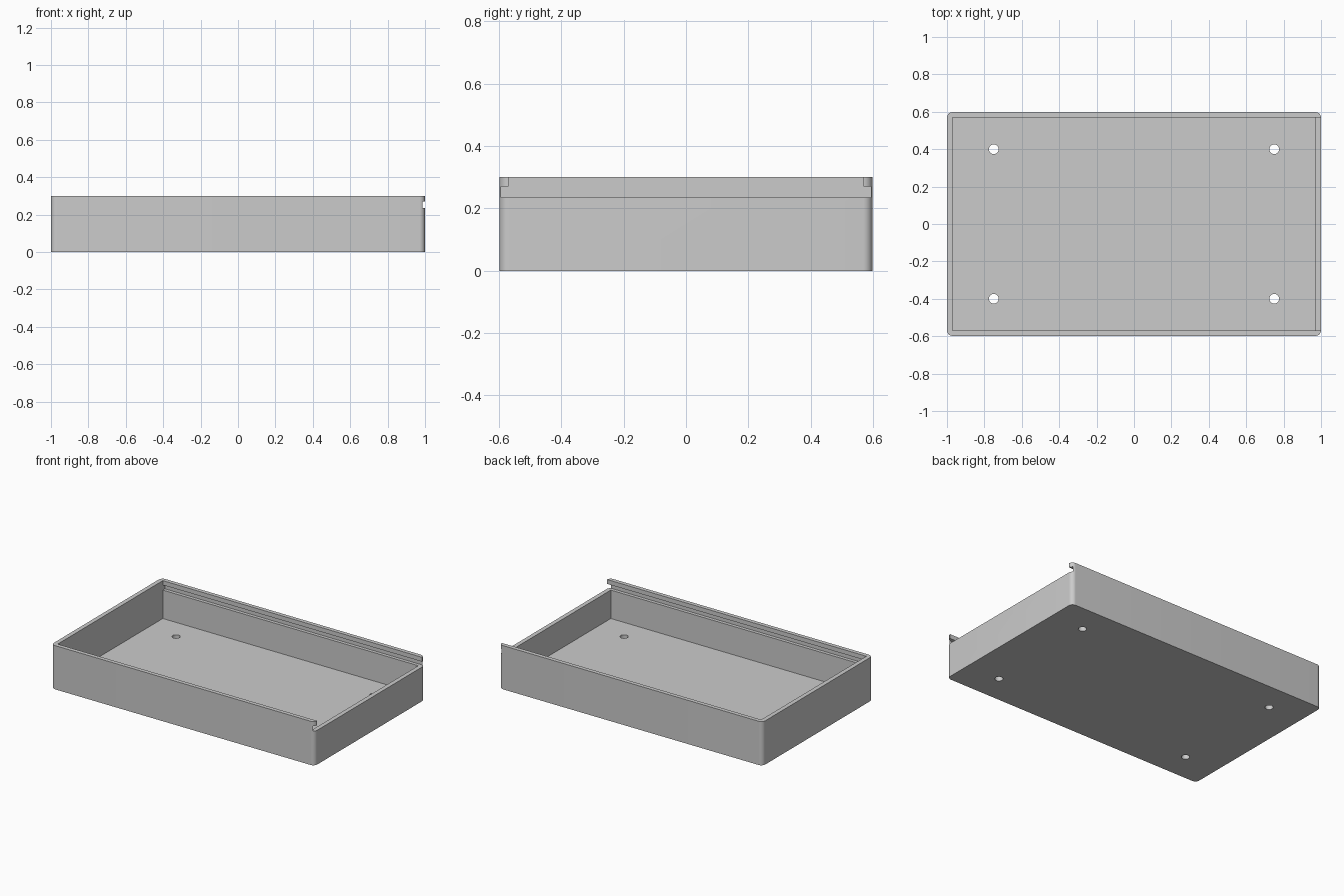
import bpy
import bmesh

default = bpy.data.objects.get("Cube")
if default:
    bpy.data.objects.remove(default, do_unlink=True)

# Overall sizes
HX, HY, TOP = 1.0, 0.598, 0.30
IX, IY, FLOOR = 0.97, 0.57, 0.04
SLOT_Y, SLOT_LOW, SLOT_HIGH = 0.593, 0.235, 0.27

grey = bpy.data.materials.new("plain grey")
grey.use_nodes = True
colour = (0.6, 0.6, 0.6, 1)
grey.diffuse_color = colour
grey.node_tree.nodes["Principled BSDF"].inputs["Base Color"].default_value = colour


def finish(name, bm):
    bmesh.ops.recalc_face_normals(bm, faces=bm.faces)
    mesh = bpy.data.meshes.new(name)
    bm.to_mesh(mesh)
    bm.free()
    mesh.materials.append(grey)
    obj = bpy.data.objects.new(name, mesh)
    bpy.context.collection.objects.link(obj)
    return obj


def box(name, low, high, corner=0.0):
    bm = bmesh.new()
    bmesh.ops.create_cube(bm, size=1)
    for v in bm.verts:
        v.co = [high[i] if v.co[i] > 0 else low[i] for i in range(3)]
    if corner:
        upright = [e for e in bm.edges
                   if abs(e.verts[0].co.z - e.verts[1].co.z) > 0.01]
        bmesh.ops.bevel(bm, geom=upright, offset=corner, segments=10,
                        profile=0.5, affect='EDGES')
    return finish(name, bm)


def cylinder(name, x, y, radius):
    bm = bmesh.new()
    bmesh.ops.create_cone(bm, cap_ends=True, segments=32,
                          radius1=radius, radius2=radius, depth=0.2)
    bmesh.ops.translate(bm, verts=bm.verts, vec=(x, y, 0))
    return finish(name, bm)


# Outer block with rounded upright corners
tray = box("tray", (-HX, -HY, 0), (HX, HY, TOP), corner=0.03)

# Cavity, lid groove in the long walls, and open end where the lid slides in
cutters = [
    box("cavity_cutter", (-IX, -IY, FLOOR), (IX, IY, 0.5)),
    box("groove_cutter", (-IX, -SLOT_Y, SLOT_LOW), (1.2, SLOT_Y, SLOT_HIGH)),
    box("end_cutter", (0.9, -IY, SLOT_LOW), (1.2, IY, 0.5)),
]

# Four mounting holes through the floor
for x in (-0.75, 0.75):
    for y in (-0.4, 0.4):
        cutters.append(cylinder("hole_cutter", x, y, 0.026))

bpy.ops.object.select_all(action='DESELECT')
tray.select_set(True)
bpy.context.view_layer.objects.active = tray
for cutter in cutters:
    cutter.hide_render = True
    mod = tray.modifiers.new("cut", 'BOOLEAN')
    mod.operation = 'DIFFERENCE'
    mod.solver = 'EXACT'
    mod.object = cutter
    bpy.ops.object.modifier_apply(modifier=mod.name)
    bpy.data.objects.remove(cutter, do_unlink=True)

# Round corners and holes shade smoothly, other edges stay sharp
bpy.ops.object.shade_smooth_by_angle(angle=0.5)
